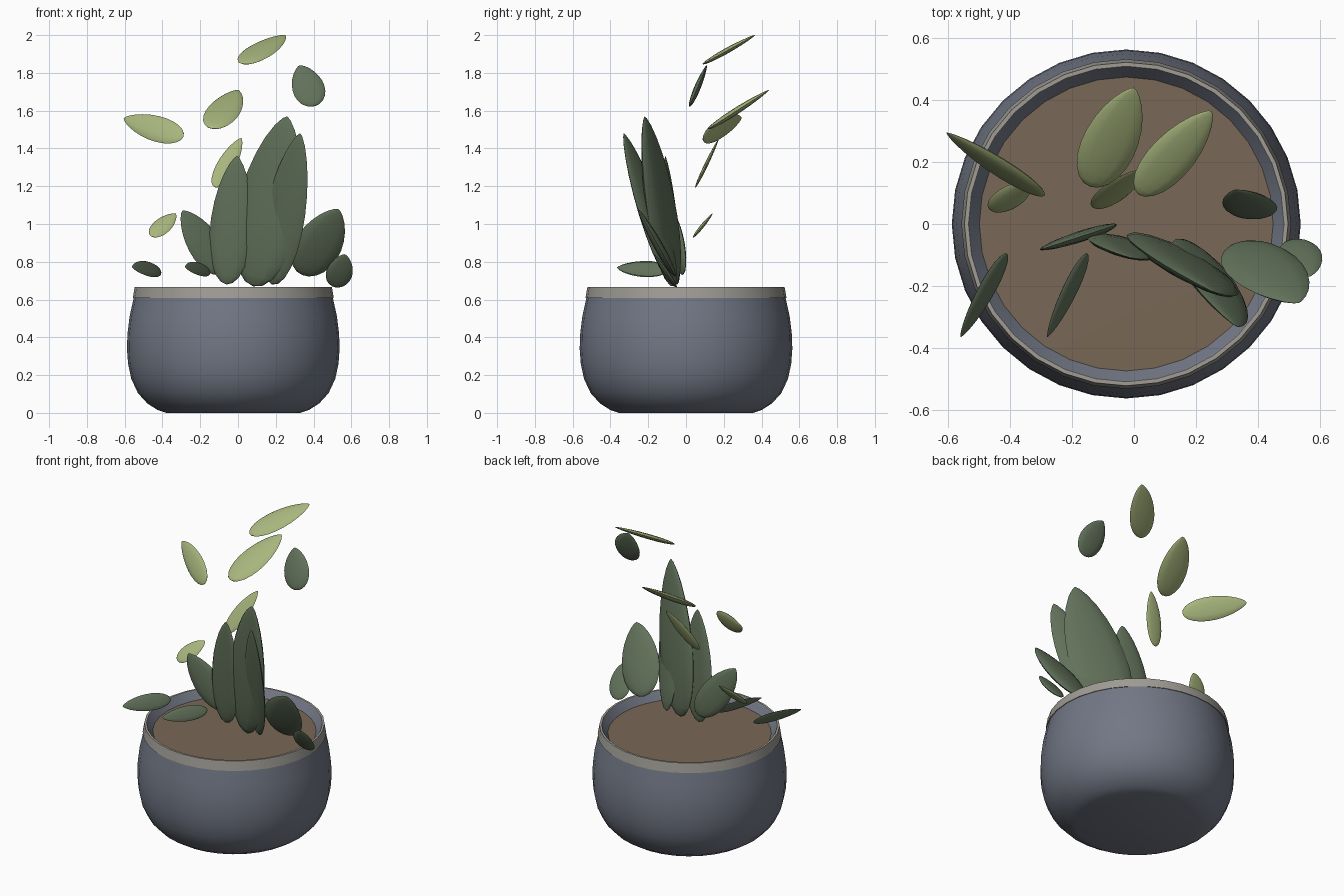
import bpy, bmesh, math
from mathutils import Vector as V

if "Cube" in bpy.data.objects:
    bpy.data.objects.remove(bpy.data.objects["Cube"])


def material(name, col):
    m = bpy.data.materials.new(name)
    m.diffuse_color = (*col, 1)
    m.use_nodes = True
    m.node_tree.nodes["Principled BSDF"].inputs["Base Color"].default_value = m.diffuse_color
    return m


POT = material("slate_glaze", (.168, .186, .236))
RIM = material("stone_rim", (.350, .335, .300))
SOIL = material("soil_brown", (.190, .137, .092))
DARK = material("dark_green", (.122, .168, .103))
LIGHT = material("light_green", (.390, .465, .205))


def make(name, bm, mat, angle=35):
    bmesh.ops.recalc_face_normals(bm, faces=bm.faces)
    me = bpy.data.meshes.new(name)
    bm.to_mesh(me)
    bm.free()
    me.materials.append(mat)
    for p in me.polygons:
        p.use_smooth = True
    me.set_sharp_from_angle(angle=math.radians(angle))
    ob = bpy.data.objects.new(name, me)
    bpy.context.collection.objects.link(ob)
    return ob


def loft(rings, cap_start=False, cap_end=False):
    bm = bmesh.new()
    vs = [[bm.verts.new(p) for p in r] for r in rings]
    n = len(vs[0])
    for a, b in zip(vs, vs[1:]):
        for i in range(n):
            j = (i + 1) % n
            bm.faces.new((a[i], a[j], b[j], b[i]))
    if cap_start:
        bm.faces.new(vs[0][::-1])
    if cap_end:
        bm.faces.new(vs[-1])
    return bm


CX = -.025  # pot centre


def lathe(name, prof, mat, **caps):
    n = 32
    rings = [[(CX + r * math.cos(2 * math.pi * i / n), r * math.sin(2 * math.pi * i / n), z)
              for i in range(n)] for r, z in prof]
    return make(name, loft(rings, **caps), mat)


# Pot body, with its inner wall
lathe("pot", [(.355, 0), (.40, .015), (.455, .05), (.505, .105), (.54, .18), (.557, .26), (.563, .34),
              (.56, .42), (.549, .51), (.527, .61), (.518, .661), (.508, .664), (.472, .615)],
      POT, cap_start=True)
# Pale band round the rim
lathe("rim_band", [(.522, .608), (.532, .608), (.522, .667), (.509, .667), (.506, .66)], RIM)
# Soil disc
lathe("soil", [(.474, .618), (.2, .62)], SOIL, cap_end=True)


# Leaf: lens-shaped blade with a rounded base and a pointed tip
def leaf(name, base, tip, width, mat, facing=None, thick=.2):
    base, tip = V(base), V(tip)
    d = tip - base
    u = d.normalized()
    nrm = V(facing) if facing else V((1, 0, 0)).cross(d)   # default: blade contains the x axis
    nrm = (nrm - u * nrm.dot(u)).normalized()
    side = u.cross(nrm)
    peak = .42 ** .5 * .58 ** .7
    rings = []
    for k in range(13):
        t = .5 - .5 * math.cos(math.pi * k / 12)
        w = max(t ** .5 * (1 - t) ** .7 / peak * width / 2, .0005)
        rings.append([base + d * t + side * w * math.cos(a) + nrm * w * thick * math.sin(a)
                      for a in (2 * math.pi * i / 12 for i in range(12))])
    return make(name, loft(rings, True, True), mat, 60)


# Standing central cluster
leaf("centre_leaf_tall", (.08, -.06, .67), (.26, -.22, 1.57), .36, DARK, (-.38, -.92, 0))
leaf("centre_leaf_right", (.18, -.06, .68), (.33, -.33, 1.48), .24, DARK, (-.45, -.89, 0))
leaf("centre_leaf_left", (-.06, -.045, .68), (-.005, -.11, 1.36), .23, DARK, (-.2, -.98, 0))
leaf("side_leaf_left", (-.08, -.01, .74), (-.295, -.08, 1.07), .18, DARK, (.3, -.95, 0))
leaf("side_leaf_right", (.34, -.06, .73), (.53, -.255, 1.08), .25, DARK)
leaf("small_leaf_right", (.515, -.05, .665), (.565, -.17, .84), .14, DARK)

# Low leaves over the front left of the pot
leaf("low_leaf_outer", (-.41, -.095, .755), (-.56, -.365, .77), .10, DARK, (.7, -.4, .5))
leaf("low_leaf_inner", (-.15, -.095, .755), (-.28, -.365, .77), .09, DARK, (.7, -.4, .5))

# Floating leaves above
leaf("floating_dark_leaf", (.41, .02, 1.625), (.325, .11, 1.84), .17, DARK)
leaf("floating_light_leaf_top", (.015, .095, 1.85), (.25, .365, 2.0), .15, LIGHT)
leaf("floating_light_leaf_middle", (-.14, .12, 1.505), (0, .44, 1.71), .18, LIGHT)
leaf("floating_light_leaf_left", (-.29, .09, 1.46), (-.605, .295, 1.56), .14, LIGHT, (.5, .75, -.4))
leaf("floating_light_leaf_low", (-.125, .05, 1.195), (.018, .175, 1.455), .10, LIGHT)
leaf("floating_light_leaf_small", (-.46, .042, .935), (-.33, .14, 1.055), .10, LIGHT)
